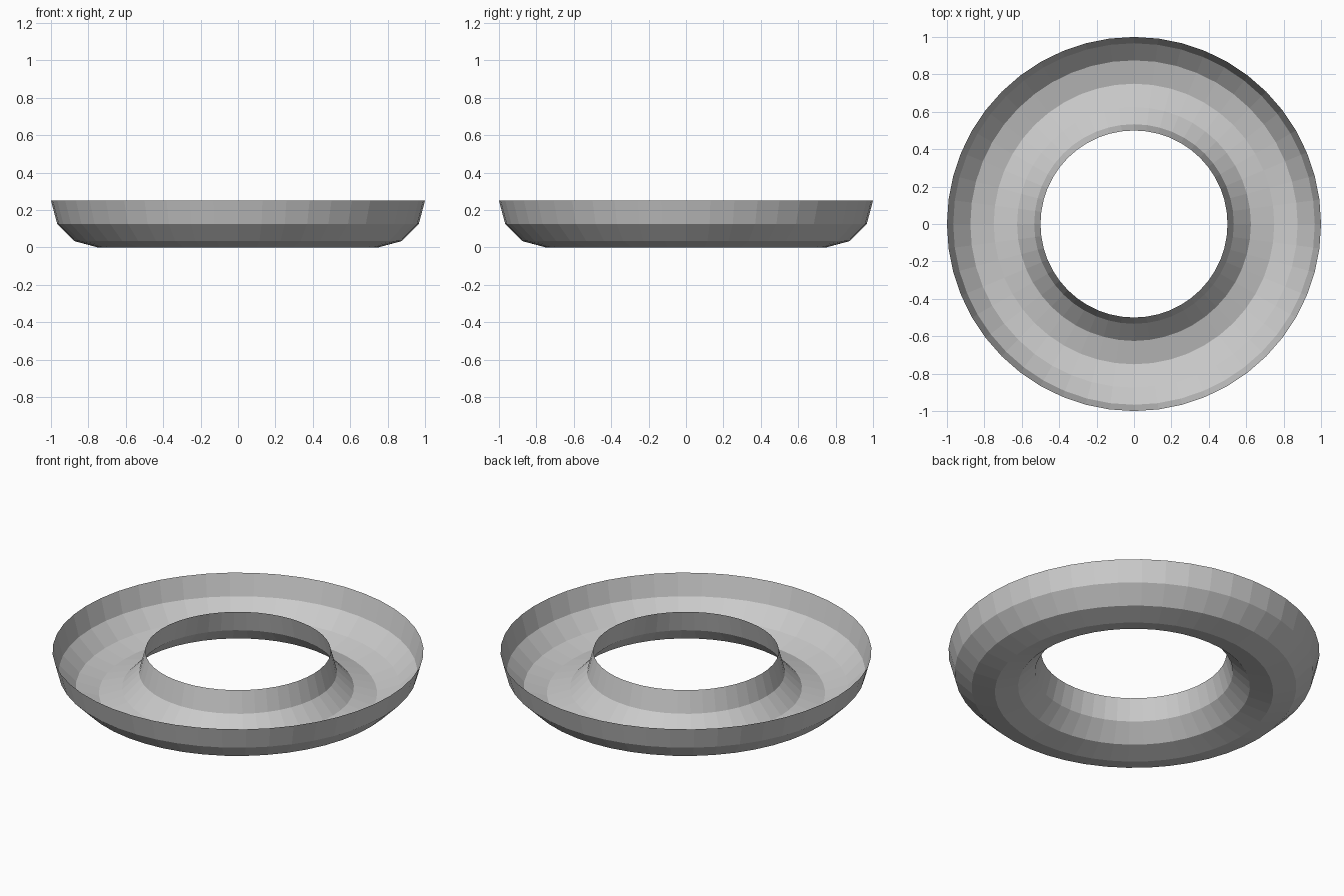
import bpy, bmesh

if "Cube" in bpy.data.objects:
    bpy.data.objects.remove(bpy.data.objects["Cube"])

MAJOR, MINOR = 0.75, 0.25

# Low-poly ring, raised so its underside rests on z = 0
bpy.ops.mesh.primitive_torus_add(major_radius=MAJOR, minor_radius=MINOR,
                                 major_segments=48, minor_segments=12,
                                 location=(0, 0, MINOR))
trough = bpy.context.object
trough.name = "ring_trough"

# Remove the upper half, leaving an open ring-shaped trough
bm = bmesh.new()
bm.from_mesh(trough.data)
upper = [v for v in bm.verts if v.co.z > 0.001]
bmesh.ops.delete(bm, geom=upper, context='VERTS')
bm.to_mesh(trough.data)
bm.free()
